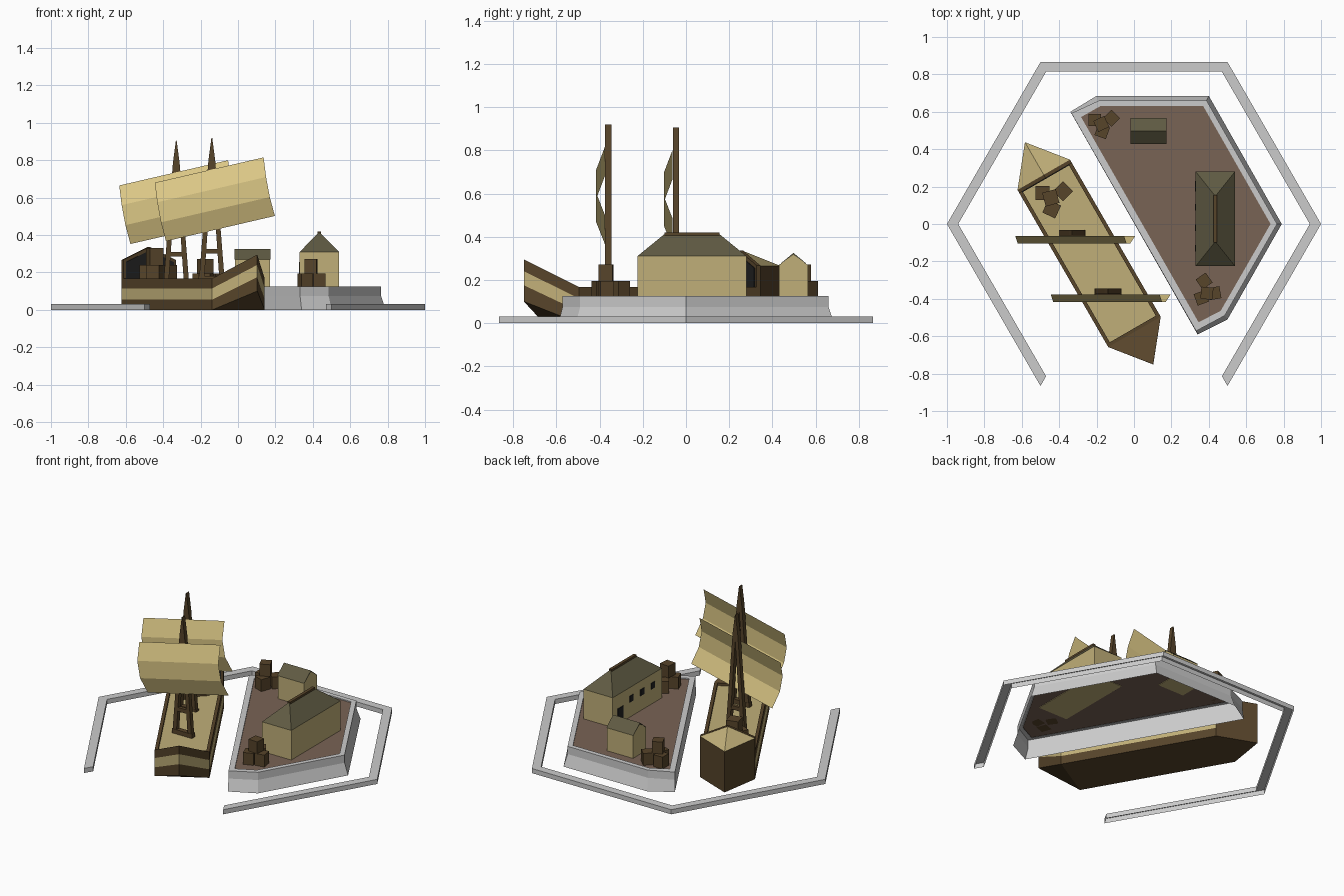
import bpy, bmesh
from math import cos, sin, radians
from mathutils import Matrix

if "Cube" in bpy.data.objects:
    bpy.data.objects.remove(bpy.data.objects["Cube"])


def material(name, *rgb):
    m = bpy.data.materials.new(name)
    m.diffuse_color = (*rgb, 1)
    m.use_nodes = True
    m.node_tree.nodes["Principled BSDF"].inputs["Base Color"].default_value = m.diffuse_color
    return m


TAN = material("tan", .53, .43, .19)
SAIL = material("canvas", .72, .58, .24)
WOOD = material("dark_wood", .095, .058, .023)
ROOF = material("roof", .115, .103, .055)
EARTH = material("earth", .19, .125, .09)
BLACK = material("black", .015, .015, .015)


def loft(name, rings, mat=None, closed=True, caps=(True, True), mtx=Matrix()):
    """Join equal-length point rings with quads, optionally capping the ends."""
    bm = bmesh.new()
    rows = [[bm.verts.new(p) for p in r] for r in rings]
    n = len(rows[0])
    for a, b in zip(rows, rows[1:]):
        for i in range(n if closed else n - 1):
            j = (i + 1) % n
            bm.faces.new((a[i], a[j], b[j], b[i]))
    for use, row in zip(caps, (rows[0], rows[-1])):
        if use:
            bm.faces.new(row)
    bmesh.ops.recalc_face_normals(bm, faces=bm.faces)
    me = bpy.data.meshes.new(name)
    bm.to_mesh(me)
    bm.free()
    ob = bpy.data.objects.new(name, me)
    ob.matrix_world = mtx
    if mat:
        me.materials.append(mat)
    bpy.context.collection.objects.link(ob)
    return ob


def level(pts, z):
    return [(x, y, z) for x, y in pts]


def box(name, x0, x1, y0, y1, z0, z1, mat, mtx=Matrix()):
    pts = [(x0, y0), (x1, y0), (x1, y1), (x0, y1)]
    return loft(name, [level(pts, z0), level(pts, z1)], mat, mtx=mtx)


# Open hexagonal border kerb, hollow underneath
rings = []
for a in range(-60, 241, 60):
    c, s = cos(radians(a)), sin(radians(a))
    rings.append([(c * r, s * r, z) for r, z in ((1, 0), (1, .03), (.94, .03), (.94, 0))])
loft("border_kerb", rings, closed=False)

# Quay: flared wall, flat rim and earth floor
base = [(-.34, .60), (-.2, .685), (.4, .685), (.79, 0), (.5, -.51), (.34, -.59)]
top = [(-.335, .592), (-.188, .66), (.388, .66), (.765, 0), (.485, -.49), (.332, -.572)]
inner = [(-.283, .572), (-.18, .63), (.37, .63), (.73, 0), (.463, -.465), (.345, -.525)]
loft("quay_wall", [level(base, 0), level(top, .075), level(top, .125),
                   level(inner, .125), level(inner, .115)], caps=(False, False))
loft("quay_floor", [level(inner, .118)], EARTH, caps=(True, False))

# Long hall with hipped roof, door and windows
box("hall_walls", .33, .54, -.225, .28, .115, .31, TAN)
eave = [(.33, -.225), (.54, -.225), (.54, .28), (.33, .28)]
ridge = [(.43, -.1), (.44, -.1), (.44, .155), (.43, .155)]
loft("hall_roof", [level(eave, .31), level(ridge, .412)], ROOF)
box("hall_ridge_beam", .425, .445, -.1, .155, .405, .42, WOOD)
box("hall_door", .326, .332, .175, .23, .118, .22, BLACK)
for y in (.09, -.02, -.13):
    box("hall_window", .326, .332, y - .018, y + .018, .215, .255, BLACK)

# Small gabled hut
gable = [(.43, .115), (.565, .115), (.565, .268), (.4975, .318), (.43, .268)]
loft("hut_walls", [[(x, y, z) for y, z in gable] for x in (-.015, .172)], TAN)
slope = [(.428, .268), (.4975, .325), (.567, .268), (.4975, .316)]
loft("hut_roof", [[(x, y, z) for y, z in slope] for x in (-.018, .175)], ROOF)


def crate_pile(x, y, z, s, crates):
    """Three crates on the ground and one on top: dx, dy, angle, tier."""
    for dx, dy, ang, tier in crates:
        m = Matrix.Translation((x + dx, y + dy, z + tier * s)) @ Matrix.Rotation(radians(ang), 4, 'Z')
        h = s * .42
        box("crate", -h, h, -h, h, 0, s, WOOD, m)


crate_pile(-.17, .54, .118, .077, [(-.04, .015, 0, 0), (.05, .025, 45, 0), (.0, -.045, -20, 0), (-.005, -.005, 25, 1)])
crate_pile(.39, -.36, .118, .077, [(-.015, .055, 35, 0), (-.03, -.035, 20, 0), (.04, -.01, 10, 0), (0, -.01, -5, 1)])
crate_pile(-.44, .14, .15, .09, [(-.05, .025, 0, 0), (.0, -.06, -25, 0), (.06, .035, 45, 0), (-.005, .0, 15, 1)])

# Ship hull in local axes: x towards the bow, y across
ship = Matrix.Translation((-.24, -.157, 0)) @ Matrix.Rotation(radians(-60), 4, 'Z')
L, W, TIP = .485, .162, .685


def hull_ring(z, tip_z):
    return [(-L, -W, z), (L, -W, z), (TIP, 0, tip_z), (L, W, z), (-L, W, z)]


levels = [hull_ring(0, .10), hull_ring(.055, .175), hull_ring(.115, .24), hull_ring(.168, .295)]
for i, (name, mat) in enumerate((("hull_lower", WOOD), ("hull_stripe", TAN), ("hull_upper", WOOD))):
    loft(name, levels[i:i + 2], mat, caps=(False, False), mtx=ship)
loft("hull_bottom", [[(-L, -W, 0), (-L, W, 0)], [(L, -W, 0), (L, W, 0)], [(TIP, -.001, .1), (TIP, .001, .1)]],
     WOOD, closed=False, caps=(False, False), mtx=ship)
loft("bow_top", [[(L, -W, .168), (TIP, 0, .295), (L, W, .168)]], WOOD, caps=(True, False), mtx=ship)
box("deck", -L, L - .01, -W + .01, W - .01, .135, .152, TAN, ship)
for s in (-1, 1):
    box("side_rail", -L, L, s * W, s * (W - .02), .12, .168, WOOD, ship)
box("bow_rail", L - .018, L, -W, W, .12, .168, WOOD, ship)

# Stern cabin: wedge plan, pitched roof falling to the tip, dark front
tri = [(-L, -W), (-L, W), (-TIP, 0)]
loft("stern_walls", [level(tri, 0), level(tri, .265)], WOOD, caps=(True, False), mtx=ship)
loft("stern_roof", [[(-L, -W, .265), (-L, 0, .335), (-L, W, .265)],
                    [(-TIP, -.001, .265), (-TIP, 0, .2655), (-TIP, .001, .265)]],
     TAN, closed=False, caps=(False, False), mtx=ship)


def gable_slab(name, x0, x1, w, z0, z1, z2, mat):
    prof = [(-w, z0), (w, z0), (w, z1), (0, z2), (-w, z1)]
    loft(name, [[(x, y, z) for y, z in prof] for x in (x0, x1)], mat, mtx=ship)


gable_slab("stern_frame", -L, -L + .02, W, .14, .267, .337, WOOD)
gable_slab("stern_opening", -L, -L + .024, W - .015, .152, .255, .318, BLACK)

# Two A-frame masts with billowing sails
leg = [(.042, .14), (.07, .14), (.018, .8), (.002, .92), (0, .92), (0, .75)]
sail = [(-.305, .68, 0), (-.292, .575, -.04), (-.272, .468, -.04), (-.245, .367, 0)]
for mx, my, dz in ((-.14, -.36, 0), (-.33, -.047, -.015)):
    m = Matrix.Translation((mx, my, dz))
    for s in (-1, 1):
        loft("mast_leg", [[(s * x, y, z) for x, z in leg] for y in (-.014, .014)], WOOD, mtx=m)
    box("mast_crossbar", -.05, .05, -.011, .011, .30, .325, WOOD, m)
    box("mast_foot", -.072, .072, -.016, .016, .15, .18, WOOD, m)
    loft("sail", [[(x, y - .016, z), (x + .582, y - .016, z + .135)] for x, z, y in sail],
         SAIL, closed=False, caps=(False, False), mtx=m)
